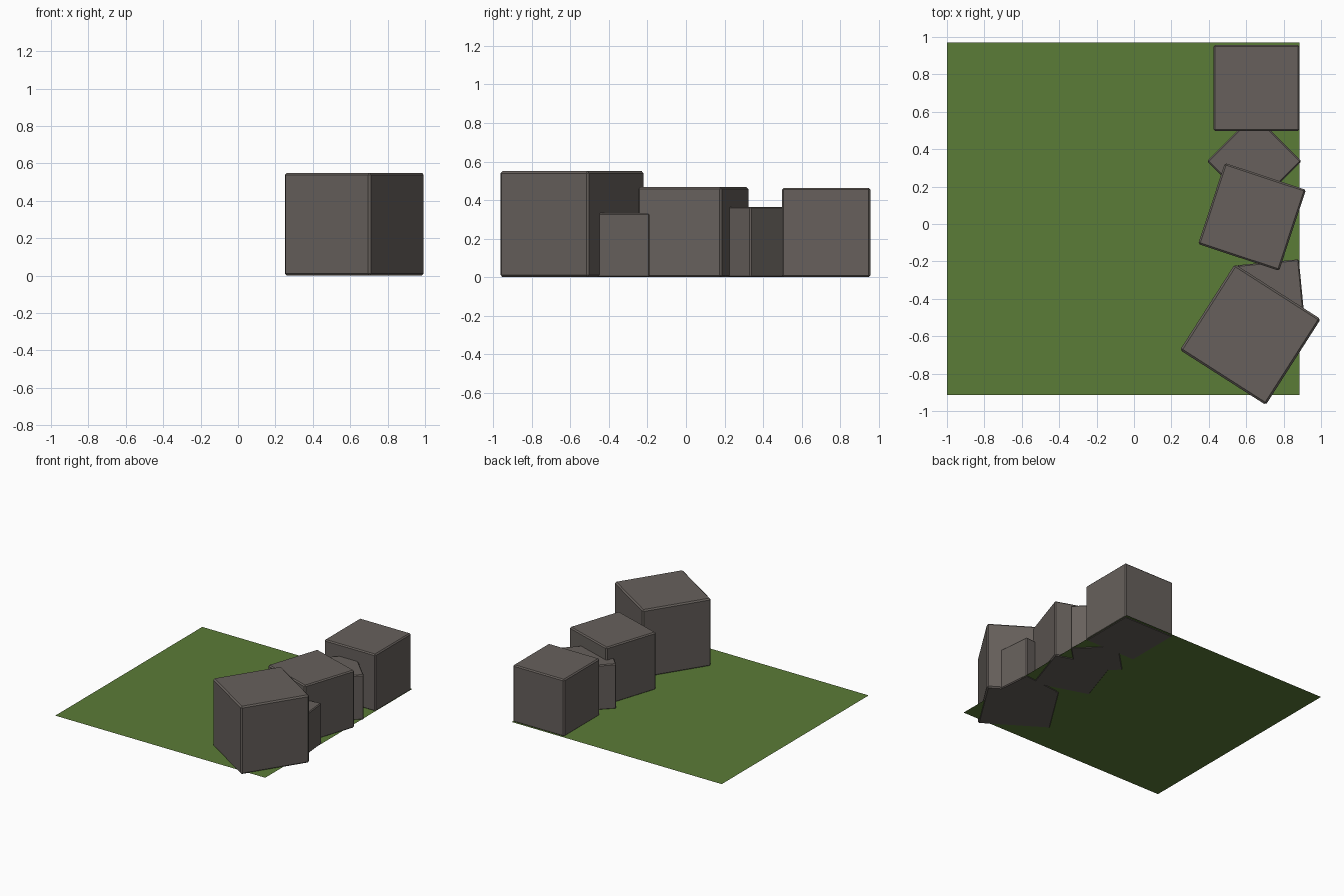
import bpy, bmesh, math
from mathutils import Matrix

if "Cube" in bpy.data.objects:
    bpy.data.objects.remove(bpy.data.objects["Cube"])


def material(name, color):
    m = bpy.data.materials.new(name)
    m.diffuse_color = (*color, 1)
    m.use_nodes = True
    m.node_tree.nodes["Principled BSDF"].inputs["Base Color"].default_value = m.diffuse_color
    return m


grass = material("grass_green", (0.105, 0.200, 0.038))
stone = material("stone_grey", (0.135, 0.118, 0.107))


def add_object(name, bm, mat):
    mesh = bpy.data.meshes.new(name)
    bm.to_mesh(mesh)
    bm.free()
    mesh.materials.append(mat)
    obj = bpy.data.objects.new(name, mesh)
    bpy.context.collection.objects.link(obj)
    return obj


# Square grass tile, a hair above the undersides of the boulders
bm = bmesh.new()
bmesh.ops.create_grid(bm, x_segments=1, y_segments=1, size=0.9425,
                      matrix=Matrix.Translation((-0.0575, 0.0275, 0.004)))
add_object("grass_tile", bm, grass)


# Cubic boulder with narrow chamfered edges
def boulder(name, x, y, side, height, angle):
    bm = bmesh.new()
    bmesh.ops.create_cube(bm, size=1)
    bmesh.ops.scale(bm, vec=(side, side, height), verts=bm.verts)
    bmesh.ops.bevel(bm, geom=bm.edges[:], offset=side * 0.02,
                    segments=1, affect='EDGES')
    obj = add_object(name, bm, stone)
    obj.location = (x, y, height / 2)
    obj.rotation_euler.z = math.radians(angle)


# Row of boulders along the right edge, back to front
boulder("back_boulder", 0.655, 0.727, 0.46, 0.463, 0)
boulder("back_gap_boulder", 0.643, 0.335, 0.357, 0.365, 45)
boulder("middle_boulder", 0.631, 0.038, 0.456, 0.467, -18.3)
boulder("front_gap_boulder", 0.732, -0.37, 0.332, 0.332, 5.5)
boulder("front_boulder", 0.622, -0.591, 0.545, 0.55, -32.6)
